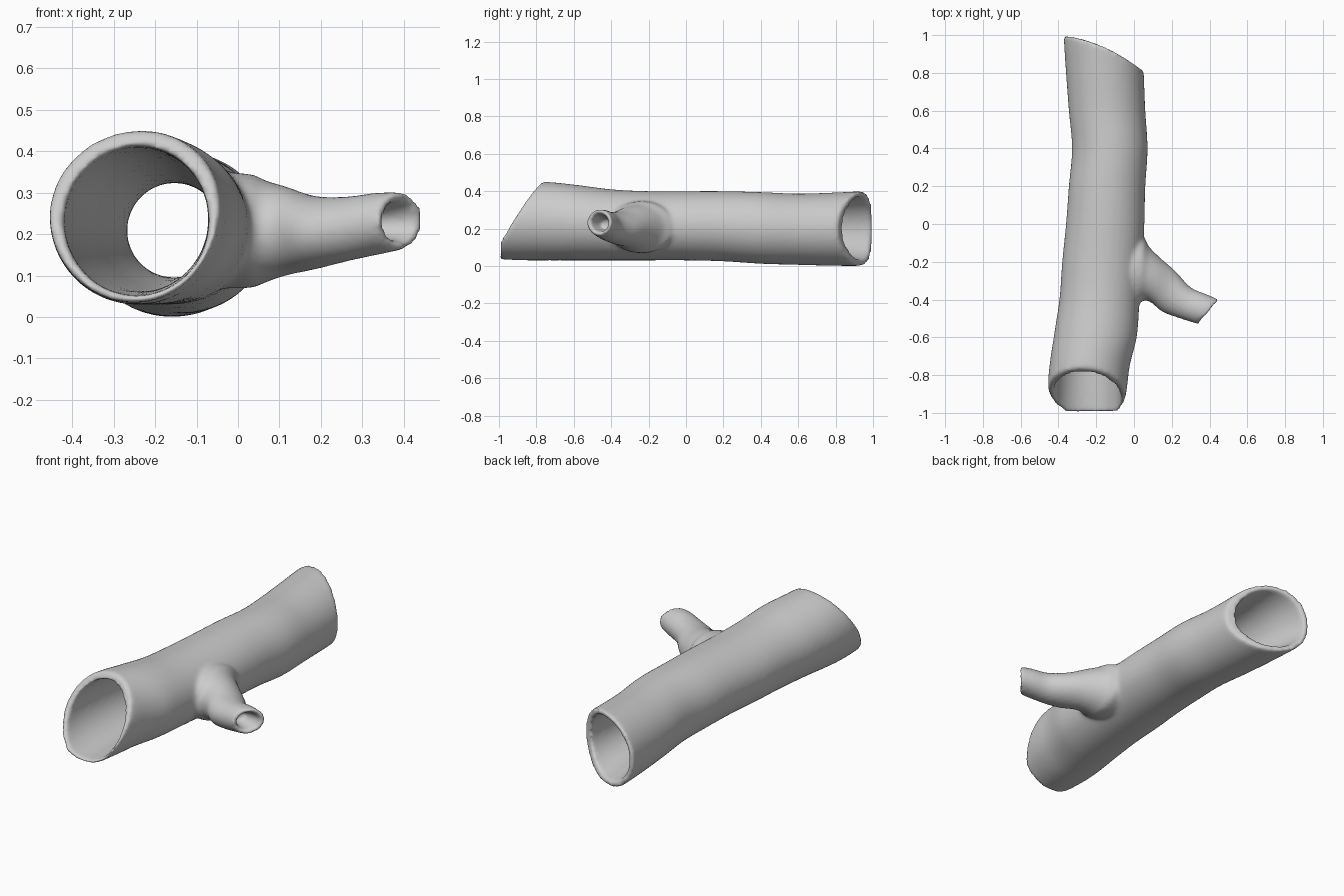
import bpy, bmesh, math

if "Cube" in bpy.data.objects:
    bpy.data.objects.remove(bpy.data.objects["Cube"])

N = 48  # points around every ring


def loft(name, rings):
    """Skin a list of rings into a closed solid with fanned ends."""
    bm = bmesh.new()
    vr = [[bm.verts.new(p) for p in r] for r in rings]
    for a, b in zip(vr, vr[1:]):
        for i in range(N):
            j = (i + 1) % N
            bm.faces.new((a[i], a[j], b[j], b[i]))
    for r in (vr[0], vr[-1]):
        c = bm.verts.new([sum(v.co[k] for v in r) / N for k in range(3)])
        for i in range(N):
            bm.faces.new((r[i], r[(i + 1) % N], c))
    bmesh.ops.recalc_face_normals(bm, faces=bm.faces[:])
    me = bpy.data.meshes.new(name)
    bm.to_mesh(me)
    bm.free()
    ob = bpy.data.objects.new(name, me)
    bpy.context.collection.objects.link(ob)
    return ob


def sample(st, t):
    """Smooth (Catmull-Rom) interpolation of stations keyed by first value."""
    t = min(max(t, st[0][0]), st[-1][0])
    i = max(k for k in range(len(st) - 1) if st[k][0] <= t)
    f = (t - st[i][0]) / (st[i + 1][0] - st[i][0])
    p = [st[min(max(k, 0), len(st) - 1)] for k in range(i - 1, i + 3)]
    return [0.5 * (2 * b + (c - a) * f + (2 * a - 5 * b + 4 * c - d) * f * f
                   + (3 * b - a - 3 * c + d) * f ** 3) for a, b, c, d in zip(*p)][1:]


def along_y(st, start, end, steps=48):
    """Rings along y; the start and end y can vary with the angle (slanted cuts)."""
    rings = []
    for k in range(steps + 1):
        ring = []
        for i in range(N):
            a = 2 * math.pi * i / N
            c, s = math.cos(a), math.sin(a)
            y = start(c, s) + (end(c, s) - start(c, s)) * k / steps
            x0, x1, z0, z1 = sample(st, y)
            ring.append(((x0 + x1) / 2 + (x1 - x0) / 2 * c, y,
                         (z0 + z1) / 2 + (z1 - z0) / 2 * s))
        rings.append(ring)
    return rings


def side_rings(secs, sub=5):
    """Rings from two plan-view edge points and a height range."""
    st = [(i, *s) for i, s in enumerate(secs)]
    rings = []
    for k in range((len(secs) - 1) * sub + 1):
        ax, ay, bx, by, z0, z1 = sample(st, k / sub)
        ring = []
        for i in range(N):
            c, s = math.cos(2 * math.pi * i / N), math.sin(2 * math.pi * i / N)
            ring.append(((ax + bx) / 2 + (ax - bx) / 2 * c,
                         (ay + by) / 2 + (ay - by) / 2 * c,
                         (z0 + z1) / 2 + (z1 - z0) / 2 * s))
        rings.append(ring)
    return rings


# Trunk outside: y, left, right, bottom, top
trunk = [(-1, -.45, -.055, .035, .45), (-.85, -.455, -.035, .03, .455),
         (-.75, -.447, -.022, .03, .45), (-.6, -.425, .015, .03, .435),
         (-.4, -.395, .03, .03, .41), (-.2, -.38, .045, .03, .4),
         (0, -.36, .055, .03, .4), (.2, -.345, .06, .025, .4),
         (.4, -.328, .072, .012, .395), (.6, -.345, .06, .006, .387),
         (.8, -.36, .052, .001, .393), (1, -.372, .045, 0, .402)]
log = loft("hollow_log", along_y(
    trunk,
    lambda c, s: max(-1, -.9 - .025 * c + .135 * s),
    lambda c, s: min(1, .905 - .095 * c + .035 * (1 - c * c))))

# Trunk hollow, narrowing towards the middle
hollow = [(-1.1, -.425, -.065, .048, .422), (-.75, -.41, -.07, .06, .41),
          (-.3, -.345, -.035, .065, .375), (.3, -.27, -.04, .095, .325),
          (.7, -.295, -.015, .065, .345), (1.1, -.355, .03, .015, .388)]
bore = loft("log_bore", along_y(hollow, lambda c, s: -1.1, lambda c, s: 1.1))

# Side branch stub with a flared base, and its hollow tip
branch = loft("branch", side_rings([
    (-.06, -.06, -.06, -.40, .07, .35), (.04, -.06, .02, -.42, .07, .345),
    (.08, -.12, .05, -.405, .083, .33), (.14, -.18, .09, -.415, .10, .315),
    (.22, -.25, .15, -.465, .115, .292), (.30, -.335, .23, -.495, .135, .291),
    (.38, -.37, .29, -.515, .15, .30), (.45, -.40, .34, -.53, .163, .302)]))
tip_bore = loft("branch_bore", side_rings([
    (.31, -.39, .275, -.455, .195, .25), (.435, -.417, .355, -.513, .182, .282),
    (.51, -.46, .43, -.56, .18, .284)]))

# Join the parts, carve the hollows, then blend the joints and rims
for tool, op in ((branch, 'UNION'), (bore, 'DIFFERENCE'), (tip_bore, 'DIFFERENCE')):
    m = log.modifiers.new(tool.name, 'BOOLEAN')
    m.object, m.operation, m.solver = tool, op, 'EXACT'
r = log.modifiers.new("blend", 'REMESH')
r.mode, r.voxel_size, r.use_smooth_shade = 'VOXEL', .011, True
s = log.modifiers.new("soften", 'SMOOTH')
s.factor, s.iterations = .5, 8

bpy.context.view_layer.objects.active = log
log.select_set(True)
for m in list(log.modifiers):
    bpy.ops.object.modifier_apply(modifier=m.name)
for tool in (branch, bore, tip_bore):
    bpy.data.objects.remove(tool)
